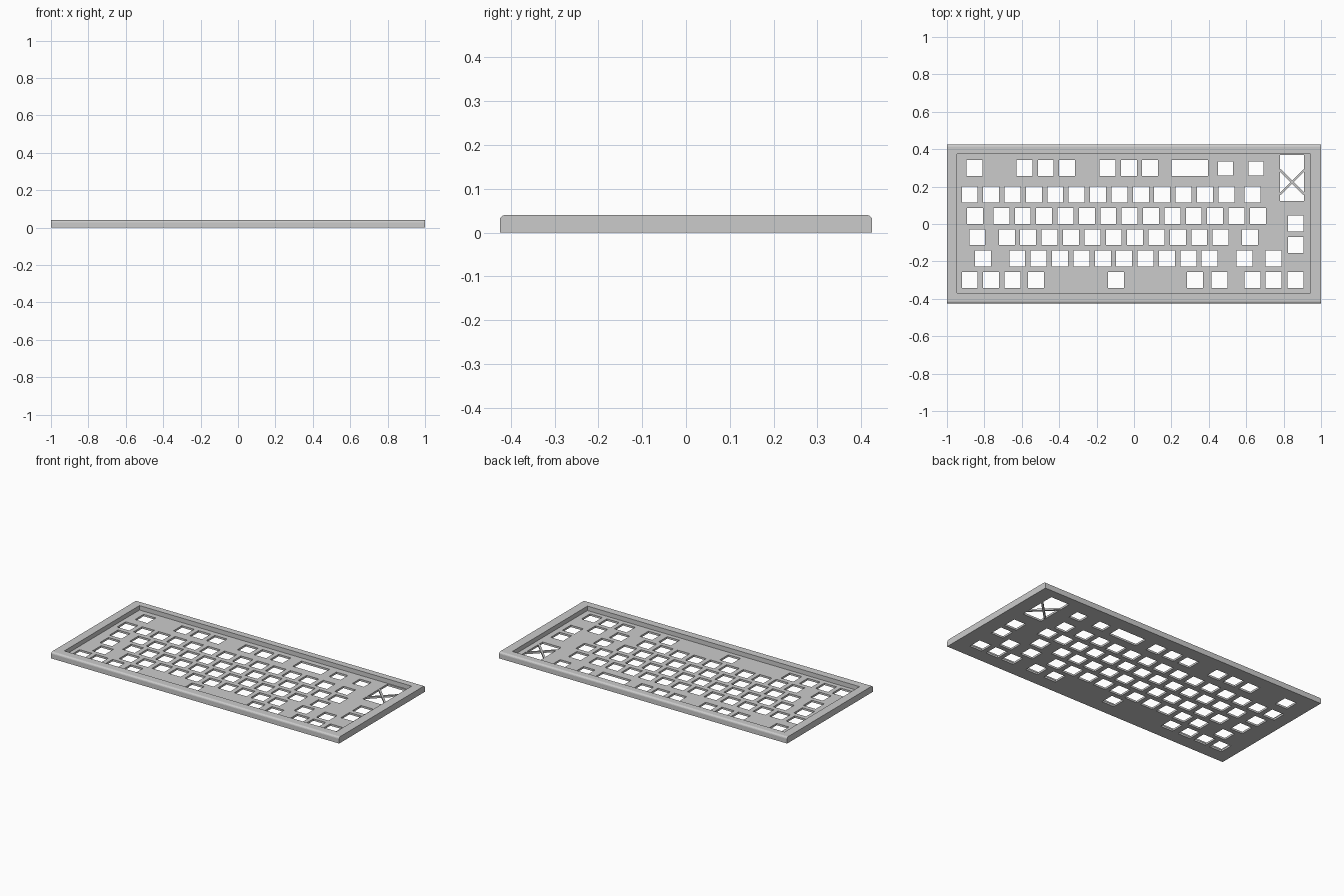
import bpy, bmesh, math
from mathutils import Matrix, Vector

if "Cube" in bpy.data.objects:
    bpy.data.objects.remove(bpy.data.objects["Cube"])

PITCH, KEY = 0.1143, 0.085      # key spacing and switch hole size
HEIGHT, PLATE = 0.04, 0.012     # case height and plate thickness

grey = bpy.data.materials.new("case_grey")
grey.diffuse_color = (0.6, 0.6, 0.6, 1)
grey.use_nodes = True
grey.node_tree.nodes["Principled BSDF"].inputs["Base Color"].default_value = grey.diffuse_color


def box(bm, x, y, w, d, z0, z1, angle=0):
    m = (Matrix.Translation((x, y, (z0 + z1) / 2)) @ Matrix.Rotation(angle, 4, 'Z')
         @ Matrix.Diagonal((w, d, z1 - z0, 1)))
    return bmesh.ops.create_cube(bm, size=1, matrix=m)["verts"]


def finish(name, bm):
    me = bpy.data.meshes.new(name)
    bm.to_mesh(me)
    bm.free()
    me.materials.append(grey)
    ob = bpy.data.objects.new(name, me)
    bpy.context.collection.objects.link(ob)
    return ob


def cut(target, cutter):
    cutter.hide_render = True
    cutter.hide_set(True)
    mod = target.modifiers.new(cutter.name, 'BOOLEAN')
    mod.operation, mod.solver, mod.object = 'DIFFERENCE', 'EXACT', cutter


# Case: block with rounded long top edges
bm = bmesh.new()
box(bm, 0, 0, 2, 0.85, 0, HEIGHT)
edges = [e for e in bm.edges if all(v.co.z > 0.03 for v in e.verts)
         and abs(e.verts[0].co.y - e.verts[1].co.y) < 1e-4]
bmesh.ops.bevel(bm, geom=edges, offset=0.012, segments=4, profile=0.5, affect='EDGES')
case = finish("keyboard_case", bm)

# Recess that leaves the raised rim
bm = bmesh.new()
box(bm, -0.002, 0.003, 1.89, 0.745, PLATE, 0.1)
cut(case, finish("recess_cutter", bm))

# Key rows: y, then runs of (first x, number of keys)
rows = [
    (0.299, [(-0.852, 1), (-0.586, 3), (-0.142, 3)]),
    (0.158, [(-0.878, 13), (0.634, 1)]),
    (0.043, [(-0.851, 1), (-0.709, 13)]),
    (-0.071, [(-0.838, 1), (-0.680, 11), (0.621, 1)]),
    (-0.185, [(-0.808, 1), (-0.624, 10), (0.591, 1), (0.746, 1)]),
    (-0.299, [(-0.878, 3), (-0.523, 1), (-0.097, 1), (0.327, 1), (0.457, 1),
              (0.634, 1), (0.746, 1), (0.863, 1)]),
    (0.003, [(0.865, 1)]),
    (-0.112, [(0.865, 1)]),
]
bm = bmesh.new()
for y, runs in rows:
    for x0, n in runs:
        for i in range(n):
            box(bm, x0 + i * PITCH, y, KEY, KEY, -0.05, 0.06)
# Display slot, two small holes and the large window
box(bm, 0.299, 0.299, 0.195, 0.086, -0.05, 0.06)
for x in (0.489, 0.652):
    box(bm, x, 0.297, 0.080, 0.073, -0.05, 0.06)
box(bm, 0.845, 0.246, 0.129, 0.245, -0.05, 0.06)
cut(case, finish("hole_cutter", bm))

# Crossed bars in the window
bm = bmesh.new()
for s in (-1, 1):
    box(bm, 0.845, 0.224, 0.183, 0.012, 0.0005, PLATE - 0.0005, s * math.pi / 4)
finish("window_cross_bars", bm)
